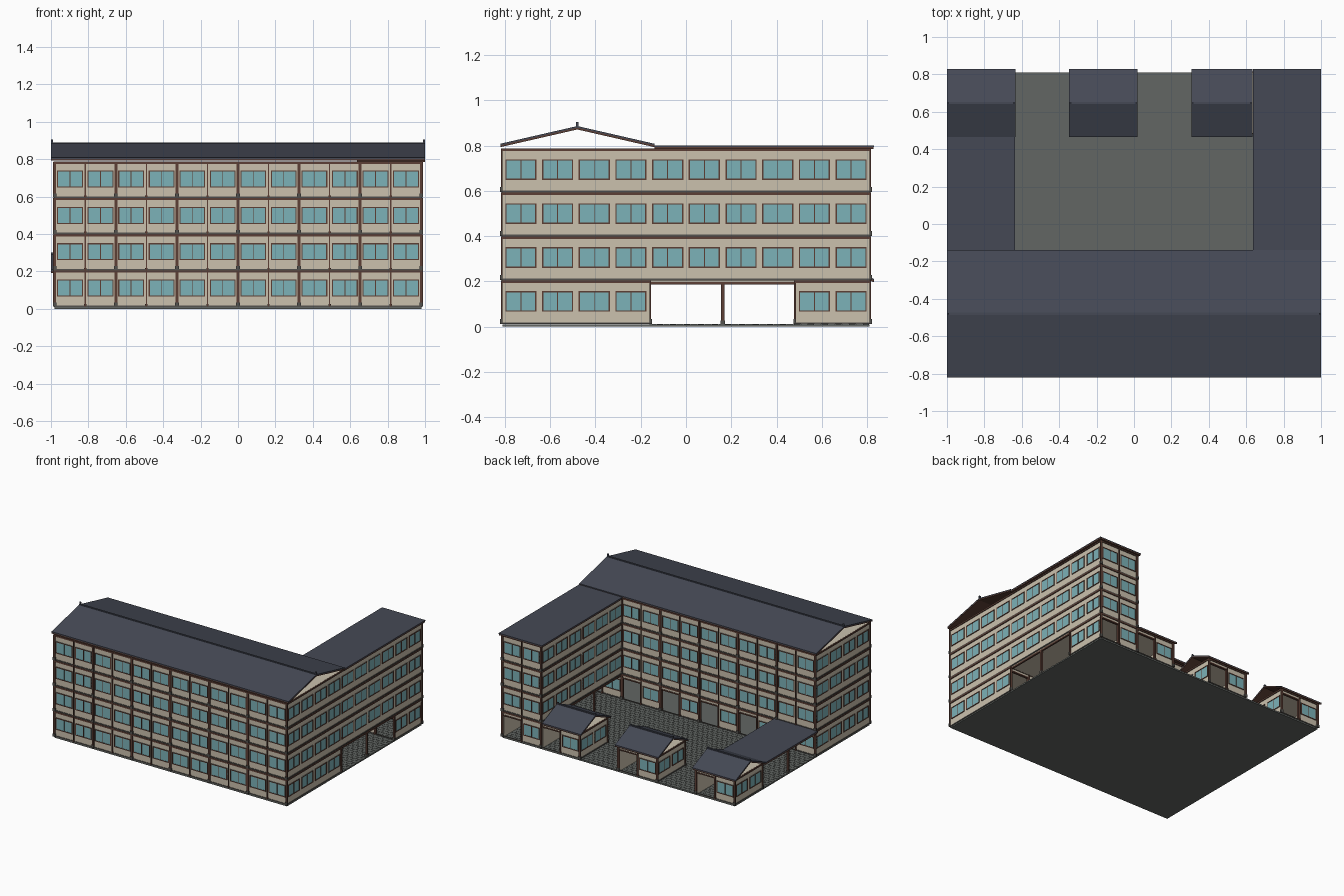
import bpy, bmesh

if "Cube" in bpy.data.objects:
    bpy.data.objects.remove(bpy.data.objects["Cube"])

def lin(c):
    c /= 255
    return c / 12.92 if c <= 0.04045 else ((c + 0.055) / 1.055) ** 2.4

MATS = {}
for n, rgb in {"plaster": (203, 193, 174), "glass": (124, 178, 184), "timber": (92, 63, 53),
               "roof_tile": (69, 73, 85), "paving": (98, 102, 99), "stone": (84, 82, 78)}.items():
    m = bpy.data.materials.new(n)
    m.diffuse_color = (*[lin(v) for v in rgb], 1)
    m.use_nodes = True
    m.node_tree.nodes["Principled BSDF"].inputs["Base Color"].default_value = m.diffuse_color
    MATS[n] = m

PARTS = {}   # object name -> (bmesh, material name)

def prism(part, mat, pts, x0, x1):
    """Extrude a (y, z) profile along x."""
    bm = PARTS.setdefault(part, (bmesh.new(), mat))[0]
    a = [bm.verts.new((x0, y, z)) for y, z in pts]
    b = [bm.verts.new((x1, y, z)) for y, z in pts]
    n = len(pts)
    bm.faces.new(a)
    bm.faces.new(b[::-1])
    for i in range(n):
        bm.faces.new((a[i], b[i], b[(i + 1) % n], a[(i + 1) % n]))

def box(part, mat, x0, x1, y0, y1, z0, z1):
    prism(part, mat, [(y0, z0), (y1, z0), (y1, z1), (y0, z1)], min(x0, x1), max(x0, x1))

BASE, H, T = 0.012, 0.194, 0.012
XW, YW = 0.98, 0.81          # outer wall lines
PX, PY = XW / 6, YW / 5      # window pitch on each axis
YC = -YW + 4 * PY            # courtyard wall of the front wing
YG = -YW + 8 * PY            # courtyard wall of the gatehouses
XR = 4 * PX                  # inner wall of the right wing

def wall(axis, at, s, u0, bays, floors, posts=False):
    """Wall of bays ('w' window, 'd' open doorway) facing s along the other axis."""
    p = PX if axis == "x" else PY
    u1 = u0 + p * len(bays)

    def lb(part, mat, a, b, d0, d1, z0, z1):
        e, f = sorted((at + s * d0, at + s * d1))
        if axis == "x":
            box(part, mat, a, b, e, f, z0, z1)
        else:
            box(part, mat, e, f, a, b, z0, z1)

    for fl in floors:
        z = BASE + fl * H
        # beam at the storey top, sill at its foot
        lb("floor_beams", "timber", u0 - .005, u1 + .005, 0, .006, z + H - .013, z + H - .001)
        lb("floor_sills", "stone", u0, u1, 0, .004, z - .001, z + .007)
        for k, kind in enumerate(bays):
            a, b = u0 + k * p, u0 + (k + 1) * p
            if kind == "d":   # doorway with lintel and jambs
                lb("door_lintels", "plaster", a, b, -T, 0, z + .165, z + H)
                lb("door_frames", "timber", a, b, -T - .001, .004, z + .157, z + .166)
                for e in (a, b - .009):
                    lb("door_frames", "timber", e, e + .009, -T - .001, .004, z, z + .16)
                continue
            lb("wall_panels", "plaster", a, b, -T, 0, z, z + H)
            c, w, zb, zt = (a + b) / 2, .069, z + .054, z + .145
            lb("window_panes", "glass", c - w, c + w, 0, .002, zb, zt)
            for e in (c - w, c + w - .006):
                lb("window_frames", "timber", e, e + .006, 0, .005, zb, zt)
            for e in (zb, zt - .006):
                lb("window_frames", "timber", c - w, c + w, 0, .005, e, e + .006)
            lb("window_mullions", "timber", c - .002, c + .002, 0, .004, zb, zt)
        if posts:
            for k in range(len(bays) + 1):
                u = u0 + k * p
                thick = k % 2 == 0
                h = .008 if thick else .003
                lb("wall_posts", "timber", u - h, u + h, 0, .008, z, z + H - .002)
                if thick:
                    lb("post_feet", "stone", u - .010, u + .010, 0, .011, z, z + .022)
                else:
                    lb("post_clips", "timber", u - .006, u + .006, 0, .009, z + .005, z + .013)

def gable_roof(name, x0, x1, y0, y1, eave, apex, fin):
    ym = (y0 + y1) / 2
    def layer(top, t):
        return [(y0, eave - top), (ym, apex - top), (y1, eave - top),
                (y1, eave - top - t), (ym, apex - top - t), (y0, eave - top - t)]
    prism(name + "_tiles", "roof_tile", layer(0, .007), x0, x1)
    prism(name + "_boards", "timber", layer(.007, .008), x0 + .001, x1 - .001)
    box(name + "_ridge", "roof_tile", x0, x1, ym - .006, ym + .006, apex - .006, apex + .004)
    for e in (x0, x1 - .012):
        box(name + "_finials", "roof_tile", e, e + .012, ym - .005, ym + .005, apex, apex + fin)

# ground plate and running-bond paving of courtyard and passages
box("ground_plate", "paving", -XW, XW, -YW, YW, 0, .009)
rows, cols = 32, 48
ty, tx = (YW - YC) / rows, 2 * XW / cols
for r in range(rows):
    off = tx / 2 * (r % 2)
    for c in range(cols - r % 2):
        x, y = -XW + off + c * tx, YC + r * ty
        box("paving_stones", "paving", x + .001, x + tx - .001, y + .001, y + ty - .001, .008, .012)

# front wing
wall("x", -YW, -1, -XW, "w" * 12, range(4), True)
wall("x", YC, 1, -XW, "wd" * 6, [0], True)
wall("x", YC, 1, -XW, "w" * 10, [1, 2, 3], True)
wall("y", -XW, -1, -YW, "wwww", range(4))
wall("y", XW, 1, -YW, "wwww", range(4))
for f in range(1, 5):
    z = BASE + f * H
    box("front_wing_slabs", "plaster", -XW + .005, XW - .005, -YW + .005, YC - .005, z - .012, z - .001)
gable_roof("main_roof", -1, 1, -.82, -.14, .808, .886, .019)

# right wing, raised over an open passage
wall("y", XW, 1, YC, "w" * 6, [1, 2, 3])
wall("y", XR, -1, YC, "w" * 6, [1, 2, 3])
wall("x", YW, 1, XR, "ww", [1, 2, 3], True)
for f in range(1, 5):
    z = BASE + f * H
    box("right_wing_slabs", "plaster", XR + .005, XW - .005, YC - .005, YW - .005, z - .012, z - .001)
box("right_wing_roof_boards", "timber", XR - .017, .999, -.139, .829, .784, .793)
box("right_wing_roof_tiles", "roof_tile", XR - .018, 1, -.14, .83, .793, .800)

# gatehouses along the back, the last one under the right wing
for i, x0 in enumerate((-XW, -2 * PX, 2 * PX, XR)):
    x1 = x0 + 2 * PX
    wall("x", YW, 1, x0, "wd", [0], True)
    wall("x", YG, -1, x0, "wd", [0], True)
    wall("y", x0, -1, YG, "ww", [0])
    wall("y", x1, 1, YG, "ww", [0])
    if i < 3:
        box("gatehouse_ceilings", "plaster", x0 + .005, x1 - .005, YG + .005, YW - .005, .194, .205)
        gable_roof("gatehouse_%d_roof" % (i + 1), x0 - .02, x1 + (.019 if i < 2 else -.02),
                   .465, .83, .211, .292, .010)

# covered passage on the left, and columns in both passages
box("passage_roof_boards", "timber", -.999, -.636, YC, .47, .192, .202)
box("passage_roof_tiles", "roof_tile", -1, -.635, YC, .47, .202, .209)
ym = (YC + YG) / 2
for x in (-XW + .007, -XR - .007, XR + .007, XW - .007):
    box("passage_columns", "timber", x - .007, x + .007, ym - .007, ym + .007, .009, .196)
    box("passage_column_feet", "stone", x - .010, x + .010, ym - .010, ym + .010, .009, .028)
    box("passage_beams", "timber", x - .006, x + .006, YC, YG, .186, .197)

# turn every part into an object
for name, (bm, mat) in PARTS.items():
    bmesh.ops.recalc_face_normals(bm, faces=bm.faces)
    me = bpy.data.meshes.new(name)
    bm.to_mesh(me)
    bm.free()
    me.materials.append(MATS[mat])
    bpy.context.collection.objects.link(bpy.data.objects.new(name, me))
